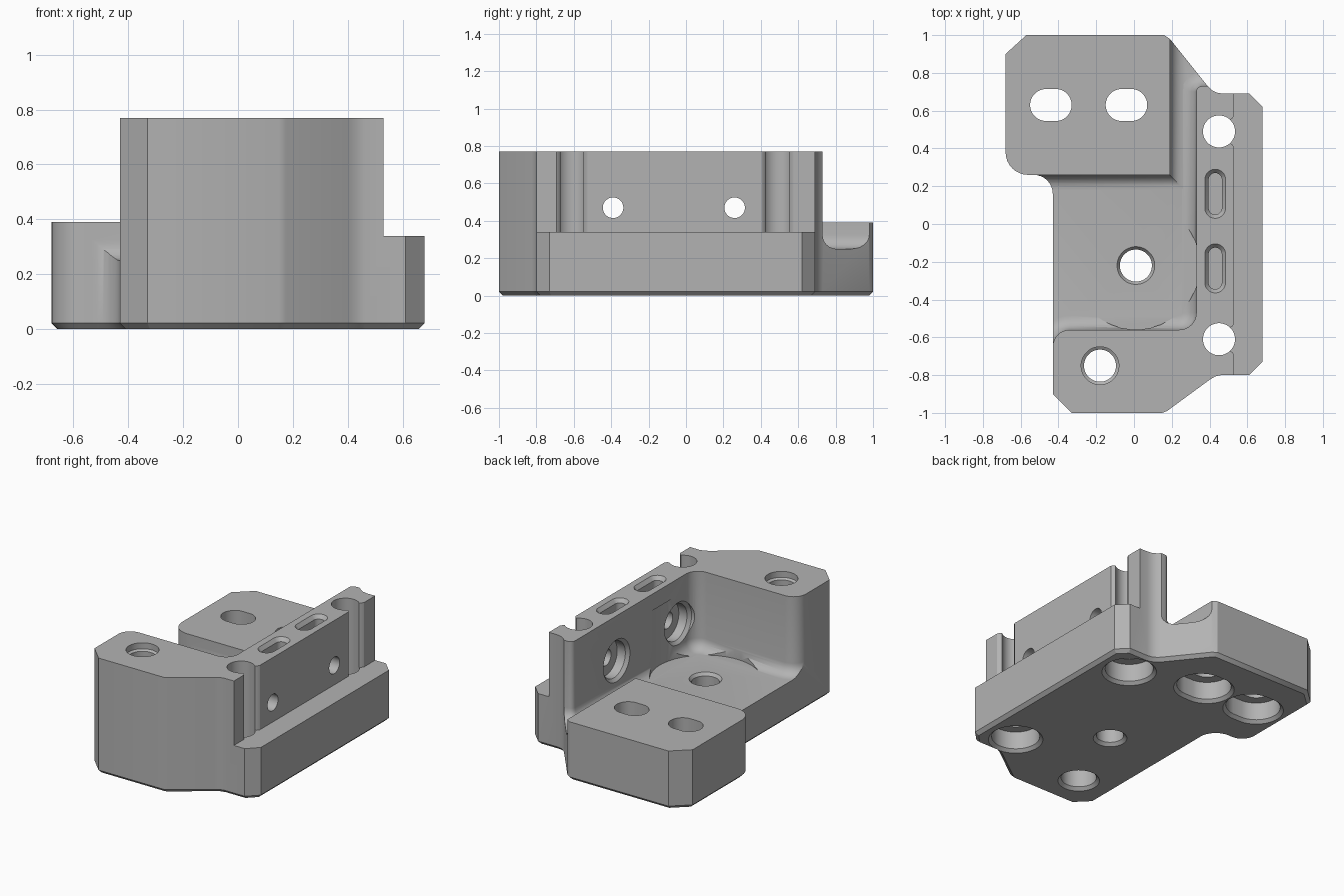
import bpy
import bmesh
import math

if "Cube" in bpy.data.objects:
    bpy.data.objects.remove(bpy.data.objects["Cube"])

TOP, FLOOR, BLOCK, LEDGE = 0.77, 0.25, 0.39, 0.34


def arc(cx, cy, r, start, end, n=8):
    """Points on an arc, angles in degrees."""
    angles = [math.radians(start + (end - start) * i / n) for i in range(n + 1)]
    return [(cx + r * math.cos(a), cy + r * math.sin(a)) for a in angles]


def make_object(name, bm):
    bmesh.ops.recalc_face_normals(bm, faces=bm.faces)
    mesh = bpy.data.meshes.new(name)
    bm.to_mesh(mesh)
    bm.free()
    ob = bpy.data.objects.new(name, mesh)
    bpy.context.collection.objects.link(ob)
    return ob


def prism(name, outline, z0, z1, bevel=0, segments=1, keep=None):
    """Extruded outline, with its bottom rim chamfered or rounded."""
    bm = bmesh.new()
    base = bm.faces.new([bm.verts.new((x, y, z0)) for x, y in outline])
    rim = list(base.edges)
    up = bmesh.ops.extrude_face_region(bm, geom=[base], use_keep_orig=True)
    for v in up["geom"]:
        if isinstance(v, bmesh.types.BMVert):
            v.co.z = z1
    bmesh.ops.recalc_face_normals(bm, faces=bm.faces)
    if bevel:
        bmesh.ops.bevel(bm, geom=rim, offset=bevel, offset_type='OFFSET',
                        segments=segments, profile=0.5, affect='EDGES')
    return make_object(name, bm)


def box_outline(x0, x1, y0, y1):
    return [(x0, y0), (x1, y0), (x1, y1), (x0, y1)]


def bore(name, x, y, steps, stretch=(0, 0)):
    """Stepped vertical hole from (radius, height) pairs, stretched to a slot."""
    bm = bmesh.new()
    n = 40
    along = math.atan2(stretch[1], stretch[0])
    rings = []
    for r, z in steps:
        ring = []
        for i in range(n):
            a = 2 * math.pi * (i + 0.5) / n
            side = 1 if math.cos(a - along) > 0 else -1
            ring.append(bm.verts.new((x + r * math.cos(a) + side * stretch[0],
                                      y + r * math.sin(a) + side * stretch[1], z)))
        rings.append(ring)
    for a, b in zip(rings, rings[1:]):
        for i in range(n):
            j = (i + 1) % n
            bm.faces.new((a[i], a[j], b[j], b[i]))
    bm.faces.new(rings[0])
    bm.faces.new(rings[-1])
    return make_object(name, bm)


def cut(body, cutter):
    cutter.hide_render = True
    mod = body.modifiers.new("cut", 'BOOLEAN')
    mod.operation = 'DIFFERENCE'
    mod.solver = 'EXACT'
    mod.object = cutter
    bpy.context.view_layer.objects.active = body
    bpy.ops.object.modifier_apply(modifier=mod.name)
    bpy.data.objects.remove(cutter)


# Full-height body with a chamfered underside
outline = [(-0.57, 1), (-0.68, 0.9)]
outline += arc(-0.56, 0.38, 0.12, 180, 270)
outline += arc(-0.53, 0.16, 0.1, 90, 0)
outline += [(-0.43, -0.9), (-0.33, -1), (0.15, -1), (0.175, -0.99),
            (0.4, -0.825), (0.43, -0.807), (0.46, -0.8), (0.61, -0.8),
            (0.68, -0.73), (0.68, 0.62), (0.61, 0.69), (0.47, 0.69),
            (0.44, 0.695), (0.41, 0.71), (0.39, 0.73), (0.19, 0.98), (0.16, 1)]
body = prism("bracket_body", outline, 0, TOP, bevel=0.022)

# Pocket between front block, upright wall and rear block, with a rounded floor
pocket = [(-0.9, -0.65)] + arc(-0.34, -0.65, 0.09, 180, 90)
pocket += arc(0.24, -0.47, 0.09, -90, 0)
pocket += arc(0.36, 0.7, 0.03, 180, 90, 4)
pocket += [(0.7, 0.73), (0.7, 1.3), (0.19, 1.3), (0.19, 0.26), (-0.9, 0.26)]
cut(body, prism("pocket", pocket, FLOOR, 1, bevel=0.075, segments=6))

# Lowered rear block and side ledge
cut(body, prism("block_top", box_outline(-1, 0.25, 0.2, 1.3), BLOCK, 1))
cut(body, prism("ledge_top", box_outline(0.53, 1, -1.2, 1.2), LEDGE, 1))

# Round clearance around the floor hole
cut(body, bore("clearance", 0.01, -0.22, [(0.339, FLOOR + 0.001), (0.339, 0.66)]))

# Counterbored wall bolt holes, open to the ledge side
for y in (0.49, -0.61):
    cut(body, bore("wall_bolt", 0.45, y, [(0.18, -0.01), (0.15, 0.02), (0.15, 0.14),
                                          (0.085, 0.14), (0.085, 1)]))
    half = [(0.45, 0.055), (0.505, 0.06), (0.52, 0.068), (0.531, 0.085), (0.6, 0.085)]
    mouth = [(x, y - w) for x, w in half] + [(x, y + w) for x, w in reversed(half)]
    cut(body, prism("wall_bolt_mouth", mouth, LEDGE, 1))

# Counterbored slots through the rear block
for x in (-0.44, -0.04):
    cut(body, bore("block_slot", x, 0.63, [(0.18, -0.01), (0.15, 0.02), (0.15, 0.14),
                                           (0.085, 0.14), (0.085, 1)], (0.025, 0)))

# Chamfered holes in the floor and the front block
cut(body, bore("floor_hole", 0.01, -0.22, [(0.115, -0.01), (0.085, 0.02), (0.085, FLOOR - 0.02),
                                           (0.1, FLOOR), (0.1, 0.3)]))
cut(body, bore("front_hole", -0.18, -0.75, [(0.14, -0.01), (0.11, 0.02), (0.11, 0.2),
                                            (0.085, 0.2), (0.085, TOP - 0.05),
                                            (0.1, TOP - 0.04), (0.1, 1)]))

# Shallow slots along the wall top
for y in (0.16, -0.235):
    cut(body, bore("wall_slot", 0.43, y, [(0.035, TOP - 0.08), (0.035, TOP - 0.025),
                                          (0.055, TOP), (0.055, 0.9)], (0, 0.075)))

# Counterbored cross holes through the wall
for y in (0.26, -0.39):
    cross = bore("cross_hole", 0, 0, [(0.14, 0.2), (0.14, 0.33), (0.12, 0.35), (0.12, 0.41),
                                      (0.055, 0.41), (0.055, 0.6)])
    cross.rotation_euler = (0, math.pi / 2, 0)
    cross.location = (0, y, 0.47)
    bpy.context.view_layer.update()
    cut(body, cross)

# Plain grey finish
grey = bpy.data.materials.new("plain_grey")
grey.use_nodes = True
colour = (0.45, 0.45, 0.45, 1)
grey.diffuse_color = colour
grey.node_tree.nodes["Principled BSDF"].inputs["Base Color"].default_value = colour
body.data.materials.clear()
body.data.materials.append(grey)
for poly in body.data.polygons:
    poly.material_index = 0

bpy.ops.object.select_all(action='DESELECT')
body.select_set(True)
bpy.context.view_layer.objects.active = body
bpy.ops.object.shade_smooth_by_angle(angle=math.radians(30))
